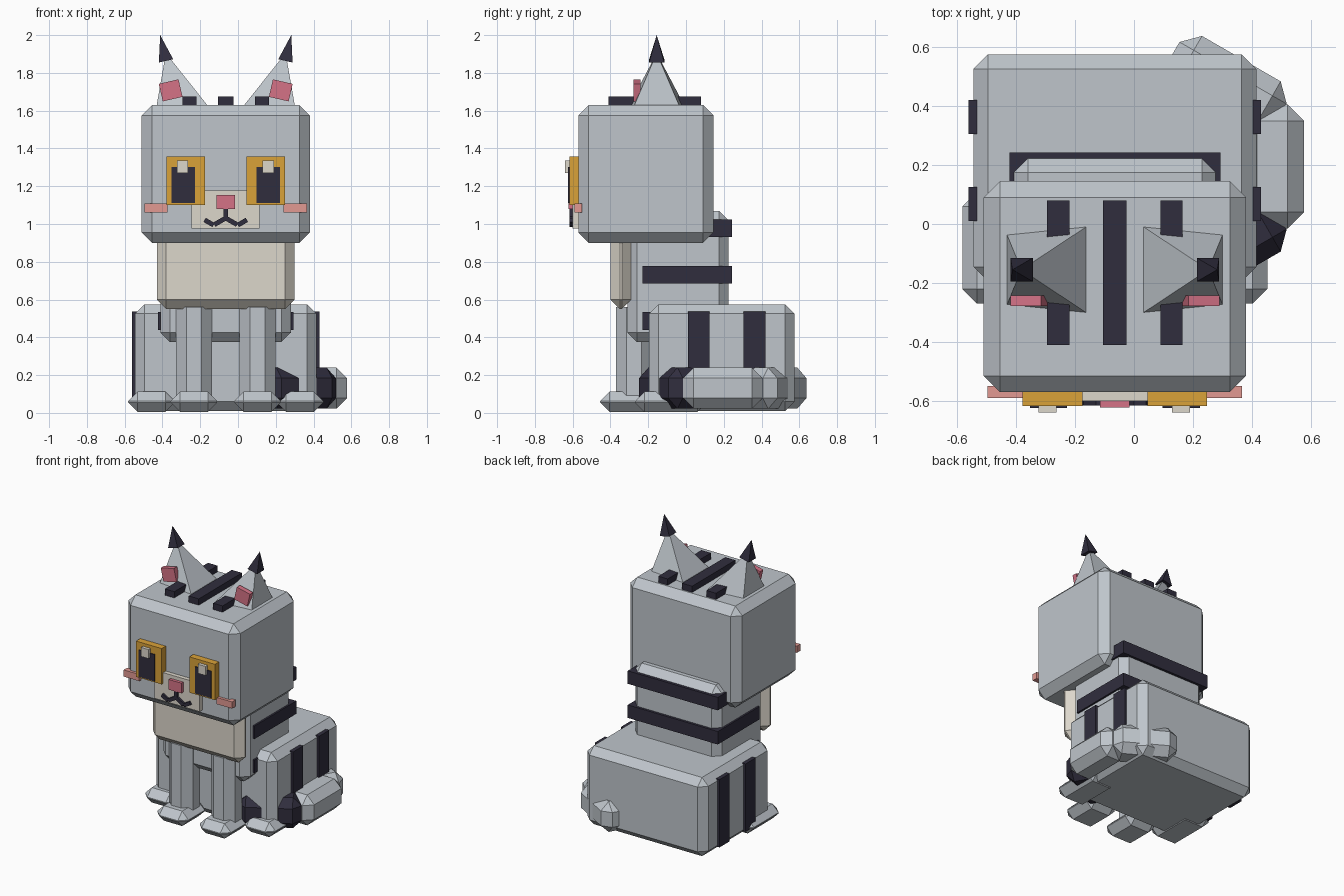
import bpy, bmesh, math
from mathutils import Matrix, Vector

if "Cube" in bpy.data.objects:
    bpy.data.objects.remove(bpy.data.objects["Cube"])

CX = -0.065  # symmetry plane of the cat (the curled tail shifts it off centre)


def material(name, rgb):
    m = bpy.data.materials.new(name)
    m.diffuse_color = (*rgb, 1)
    m.use_nodes = True
    m.node_tree.nodes["Principled BSDF"].inputs["Base Color"].default_value = m.diffuse_color
    return m


GREY = material("grey fur", (0.52, 0.56, 0.60))
DARK = material("dark stripe", (0.030, 0.027, 0.048))
CREAM = material("cream fur", (0.72, 0.68, 0.60))
AMBER = material("amber eye", (0.70, 0.36, 0.04))
PINK = material("pink", (0.66, 0.17, 0.24))
BLUSH = material("blush", (0.76, 0.32, 0.29))


def finish(bm, name, mat):
    bmesh.ops.recalc_face_normals(bm, faces=bm.faces)
    me = bpy.data.meshes.new(name)
    bm.to_mesh(me)
    bm.free()
    me.materials.append(mat)
    ob = bpy.data.objects.new(name, me)
    bpy.context.collection.objects.link(ob)
    return ob


def box(name, mat, x, y, z, bevel=0, turn=0, axis='Z'):
    """Box from (min, max) ranges, chamfered, turned about its centre."""
    bm = bmesh.new()
    bmesh.ops.create_cube(bm, size=1)
    bmesh.ops.scale(bm, verts=bm.verts, vec=(x[1] - x[0], y[1] - y[0], z[1] - z[0]))
    if bevel:
        bmesh.ops.bevel(bm, geom=bm.edges[:], offset=bevel, segments=1,
                        profile=0.5, affect='EDGES')
    centre = Vector([(r[0] + r[1]) / 2 for r in (x, y, z)])
    bm.transform(Matrix.Translation(centre) @ Matrix.Rotation(math.radians(turn), 4, axis))
    return finish(bm, name, mat)


def sided(s, a, b):
    """x range at distance a..b from the symmetry plane on side s."""
    return tuple(sorted((CX + s * a, CX + s * b)))


def pyramid(name, mat, base, apex):
    bm = bmesh.new()
    vs = [bm.verts.new(p) for p in base]
    top = bm.verts.new(apex)
    bm.faces.new(vs)
    for i in range(4):
        bm.faces.new((vs[i], vs[(i + 1) % 4], top))
    return finish(bm, name, mat)


# Body masses
box("haunches", GREY, sided(1, -0.48, 0.48), (-0.195, 0.575), (0.01, 0.575), 0.05)
box("torso", GREY, sided(1, -0.345, 0.345), (-0.31, 0.225), (0.375, 1.07), 0.05)
box("chest_bib", CREAM, sided(1, -0.365, 0.365), (-0.40, -0.29), (0.55, 0.98), 0.05)
box("head", GREY, sided(1, -0.445, 0.445), (-0.57, 0.145), (0.90, 1.63), 0.055)

# Bands around the torso
for i, z in enumerate((0.44, 0.685, 0.93)):
    box(f"torso_stripe_{i}", DARK, sided(1, -0.358, 0.358), (-0.23, 0.243), (z, z + 0.093))

# Stripes on top of the head
for name, c, w in (("left", -0.192, 0.0375), ("middle", 0, 0.04), ("right", 0.192, 0.0375)):
    box(f"head_stripe_{name}", DARK, (CX + c - w, CX + c + w), (-0.41, 0.08), (1.60, 1.675))

# Paired parts
for s, side in ((-1, "left"), (1, "right")):
    # octagonal front leg
    bm = bmesh.new()
    bmesh.ops.create_cone(bm, cap_ends=True, segments=8, radius1=0.103, radius2=0.103, depth=0.51)
    bm.transform(Matrix.Translation((CX + s * 0.168, -0.275, 0.305))
                 @ Matrix.Rotation(math.pi / 8, 4, 'Z'))
    finish(bm, f"front_leg_{side}", GREY)

    # paws
    box(f"front_paw_{side}", GREY, sided(s, 0.045, 0.292), (-0.455, -0.17), (0.005, 0.112), 0.05)
    box(f"hind_paw_{side}", GREY, sided(s, 0.27, 0.517), (-0.27, 0.11), (0.005, 0.112), 0.05)

    # stripes on the haunch sides
    for i, y in enumerate((0.01, 0.305)):
        box(f"haunch_stripe_{side}_{i}", DARK, sided(s, 0.465, 0.496),
            (y, y + 0.115), (0.05, 0.537))

    # ear leaning outwards, with dark tip and pink inside
    yc = -0.155
    pyramid(f"ear_{side}", GREY,
            [(CX + s * a, yc + b, z) for a, b, z in
             ((0.367, -0.122, 1.62), (0.367, 0.122, 1.62),
              (0.09, 0.15, 1.62), (0.09, -0.15, 1.62))],
            (CX + s * 0.317, yc, 1.905))
    pyramid(f"ear_tip_{side}", DARK,
            [(CX + s * a, yc + b, z) for a, b, z in
             ((0.354, -0.04, 1.855), (0.354, 0.04, 1.855),
              (0.278, 0.04, 1.872), (0.278, -0.04, 1.872))],
            (CX + s * 0.347, yc, 2.0))
    box(f"inner_ear_{side}", PINK, sided(s, 0.238, 0.345), (-0.278, -0.242),
        (1.66, 1.755), turn=s * 13, axis='Y')

    # eye, pupil and cheek
    box(f"eye_{side}", AMBER, sided(s, 0.11, 0.313), (-0.617, -0.56), (1.10, 1.357))
    box(f"pupil_{side}", DARK, sided(s, 0.162, 0.288), (-0.624, -0.615), (1.11, 1.302))
    gx = CX + s * 0.2265 - 0.032
    box(f"eye_glint_{side}", CREAM, (gx, gx + 0.06), (-0.64, -0.612), (1.27, 1.335))
    box(f"cheek_{side}", BLUSH, sided(s, 0.307, 0.431), (-0.59, -0.55), (1.06, 1.108))

    # two strokes of the mouth
    for part, a, z, length, tilt in (("inner", 0.03, 1.014, 0.07, 30),
                                     ("outer", 0.088, 1.008, 0.055, -30)):
        x = CX + s * a
        box(f"mouth_{part}_{side}", DARK, (x - length / 2, x + length / 2),
            (-0.616, -0.59), (z - 0.0125, z + 0.0125), turn=s * tilt, axis='Y')

# Muzzle and nose
box("muzzle", CREAM, sided(1, -0.18, 0.18), (-0.60, -0.56), (0.975, 1.178))
box("nose", PINK, sided(1, -0.05, 0.05), (-0.622, -0.59), (1.08, 1.153))
box("mouth_centre", DARK, sided(1, -0.011, 0.011), (-0.616, -0.59), (1.02, 1.085))

# Tail curled round the right side: three chamfered segments
for name, mat, x, y, turn in (("tail_base", GREY, 0.31, 0.467, 60),
                              ("tail_middle", GREY, 0.469, 0.195, 0),
                              ("tail_tip", DARK, 0.31, -0.077, -60)):
    box(name, mat, (x - 0.108, x + 0.108), (y - 0.21, y + 0.21), (0.022, 0.24), 0.056, turn)
